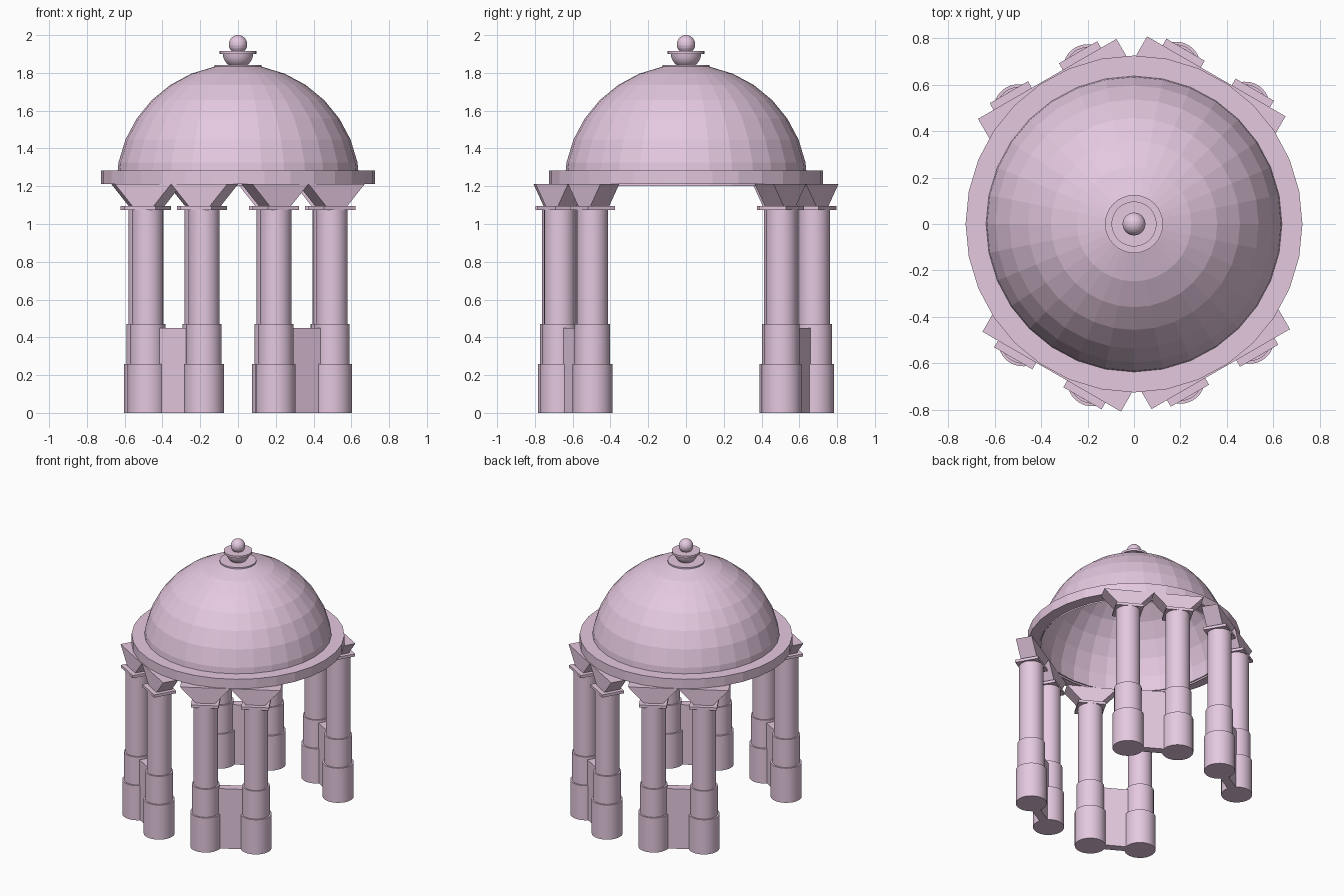
import bpy, bmesh
from math import radians, cos, sin, pi
from mathutils import Matrix

if "Cube" in bpy.data.objects:
    bpy.data.objects.remove(bpy.data.objects["Cube"])

mat = bpy.data.materials.new("pink_stone")
mat.diffuse_color = (0.78, 0.58, 0.74, 1)
mat.use_nodes = True
mat.node_tree.nodes["Principled BSDF"].inputs["Base Color"].default_value = mat.diffuse_color


def add_object(name, bm, matrix=Matrix(), smooth=False):
    bmesh.ops.recalc_face_normals(bm, faces=bm.faces)
    me = bpy.data.meshes.new(name)
    bm.to_mesh(me)
    bm.free()
    me.materials.append(mat)
    ob = bpy.data.objects.new(name, me)
    bpy.context.collection.objects.link(ob)
    ob.matrix_world = matrix
    if smooth:
        bpy.context.view_layer.objects.active = ob
        ob.select_set(True)
        bpy.ops.object.shade_smooth_by_angle(angle=radians(35))
        ob.select_set(False)
    return ob


def lathe(name, profile, segments=32, closed=False, matrix=Matrix(), smooth=False):
    """Revolve (radius, z) points around the z axis."""
    bm = bmesh.new()
    vs = [bm.verts.new((r, 0, z)) for r, z in profile]
    pairs = list(zip(vs, vs[1:])) + ([(vs[-1], vs[0])] if closed else [])
    edges = [bm.edges.new(p) for p in pairs]
    bmesh.ops.spin(bm, geom=vs + edges, cent=(0, 0, 0), axis=(0, 0, 1),
                   angle=2 * pi, steps=segments)
    bmesh.ops.remove_doubles(bm, verts=bm.verts, dist=1e-5)
    return add_object(name, bm, matrix, smooth)


def block(name, depth, low_width, high_width, z0, z1, matrix):
    """Box whose width (local y) may flare from bottom to top."""
    bm = bmesh.new()
    bmesh.ops.create_cube(bm, size=1)
    for v in bm.verts:
        width = high_width if v.co.z > 0 else low_width
        v.co = (v.co.x * depth, v.co.y * width, z1 if v.co.z > 0 else z0)
    return add_object(name, bm, matrix)


# Four column pairs around the ring
RADIUS, HALF_GAP, SHIFT = 0.678, 0.172, 0.011
COLUMN = [(0, 0), (0.106, 0), (0.106, 0.26), (0.094, 0.26), (0.094, 0.47),
          (0.083, 0.47), (0.083, 1.08), (0, 1.08)]
for angle in (60, 120, 240, 300):
    turn = Matrix.Rotation(radians(angle), 4, 'Z')
    place = lambda r, t: turn @ Matrix.Translation((r, t, 0))
    block("link_wall", 0.06, 2 * HALF_GAP, 2 * HALF_GAP, 0, 0.45, place(RADIUS, SHIFT))
    for side in (-1, 1):
        t = SHIFT + side * HALF_GAP
        lathe("column", COLUMN, matrix=place(RADIUS, t), smooth=True)
        block("capital_plate", 0.165, 0.19, 0.19, 1.075, 1.095, place(RADIUS, t))
        block("capital", 0.115, 0.13, 0.344, 1.095, 1.212, place(0.67, t))

# Ring carrying the dome
lathe("ring_beam", [(0.635, 1.212), (0.725, 1.212), (0.725, 1.283), (0.635, 1.283)],
      closed=True)

# Faceted hollow dome
STEP = pi / 16
lathe("dome", [(0.645 * cos(i * STEP), 1.2 + 0.645 * sin(i * STEP))
               if i < 8 else (0, 1.845) for i in range(9)])

# Finial: collar, bowl with rim, and ball
lathe("finial_collar", [(0, 1.81), (0.125, 1.81), (0.125, 1.843), (0, 1.843)], smooth=True)
bowl = [(0.08 * sin(a * pi / 12), 1.9 - 0.075 * cos(a * pi / 12)) for a in range(7)]
lathe("finial_bowl", bowl + [(0.097, 1.9), (0.097, 1.916), (0, 1.916)], smooth=True)
bm = bmesh.new()
bmesh.ops.create_uvsphere(bm, u_segments=32, v_segments=16, radius=0.049)
add_object("finial_ball", bm, Matrix.Translation((0, 0, 1.951)))
